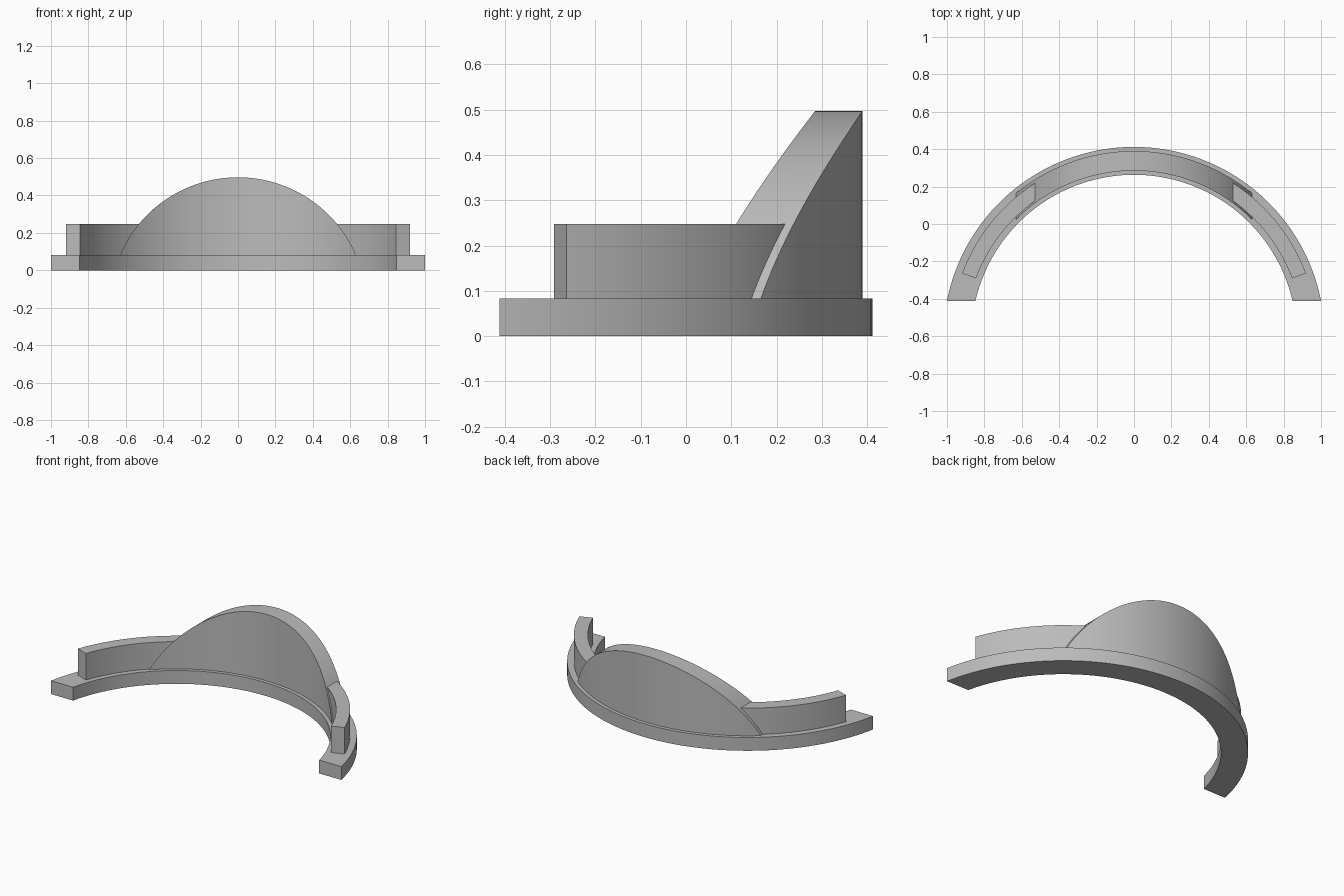
import bpy, bmesh
from math import sin, cos, asin, acos, radians, sqrt

if "Cube" in bpy.data.objects:
    bpy.data.objects.remove(bpy.data.objects["Cube"], do_unlink=True)

CENTRE_Y = -0.607

grey = bpy.data.materials.new("plain grey")
grey.use_nodes = True
colour = (0.5, 0.5, 0.5, 1)
grey.diffuse_color = colour
grey.node_tree.nodes["Principled BSDF"].inputs["Base Color"].default_value = colour


def arc_solid(name, r_in, r_out, half_angle, bottom, top, steps=96):
    """Curved bar about the shared centre; half_angle(r) trims the ends, top(x) shapes the rim."""
    bm = bmesh.new()
    rings = []
    for i in range(steps + 1):
        t = 2 * i / steps - 1
        inner, outer = [(r * sin(t * half_angle(r)), CENTRE_Y + r * cos(t * half_angle(r)))
                        for r in (r_in, r_out)]
        section = [(*inner, bottom), (*outer, bottom),
                   (*outer, top(outer[0])), (*inner, top(inner[0]))]
        rings.append([bm.verts.new(p) for p in section])
    for a, b in zip(rings, rings[1:]):
        for k in range(4):
            n = (k + 1) % 4
            bm.faces.new((a[k], a[n], b[n], b[k]))
    bm.faces.new(rings[0][::-1])
    bm.faces.new(rings[-1])
    bmesh.ops.recalc_face_normals(bm, faces=bm.faces)
    mesh = bpy.data.meshes.new(name)
    bm.to_mesh(mesh)
    bm.free()
    mesh.materials.append(grey)
    obj = bpy.data.objects.new(name, mesh)
    bpy.context.collection.objects.link(obj)
    bpy.ops.object.select_all(action='DESELECT')
    obj.select_set(True)
    bpy.context.view_layer.objects.active = obj
    bpy.ops.object.shade_smooth_by_angle(angle=radians(30))
    return obj


# Base band, its ends cut flat along x
arc_solid("base_band", 0.87, 1.019, lambda r: acos(0.195 / r), 0, lambda x: 0.083)

# Low upright wall with radial ends
arc_solid("upright_wall", 0.902, 0.981, lambda r: radians(69.5), 0.07, lambda x: 0.248)

# Tall rounded crest, slightly thicker than the wall, rooted in the base
arc_solid("rounded_crest", 0.892, 0.997, lambda r: asin(0.636 / r), 0.06,
          lambda x: sqrt(0.687 ** 2 - x * x) - 0.19)
